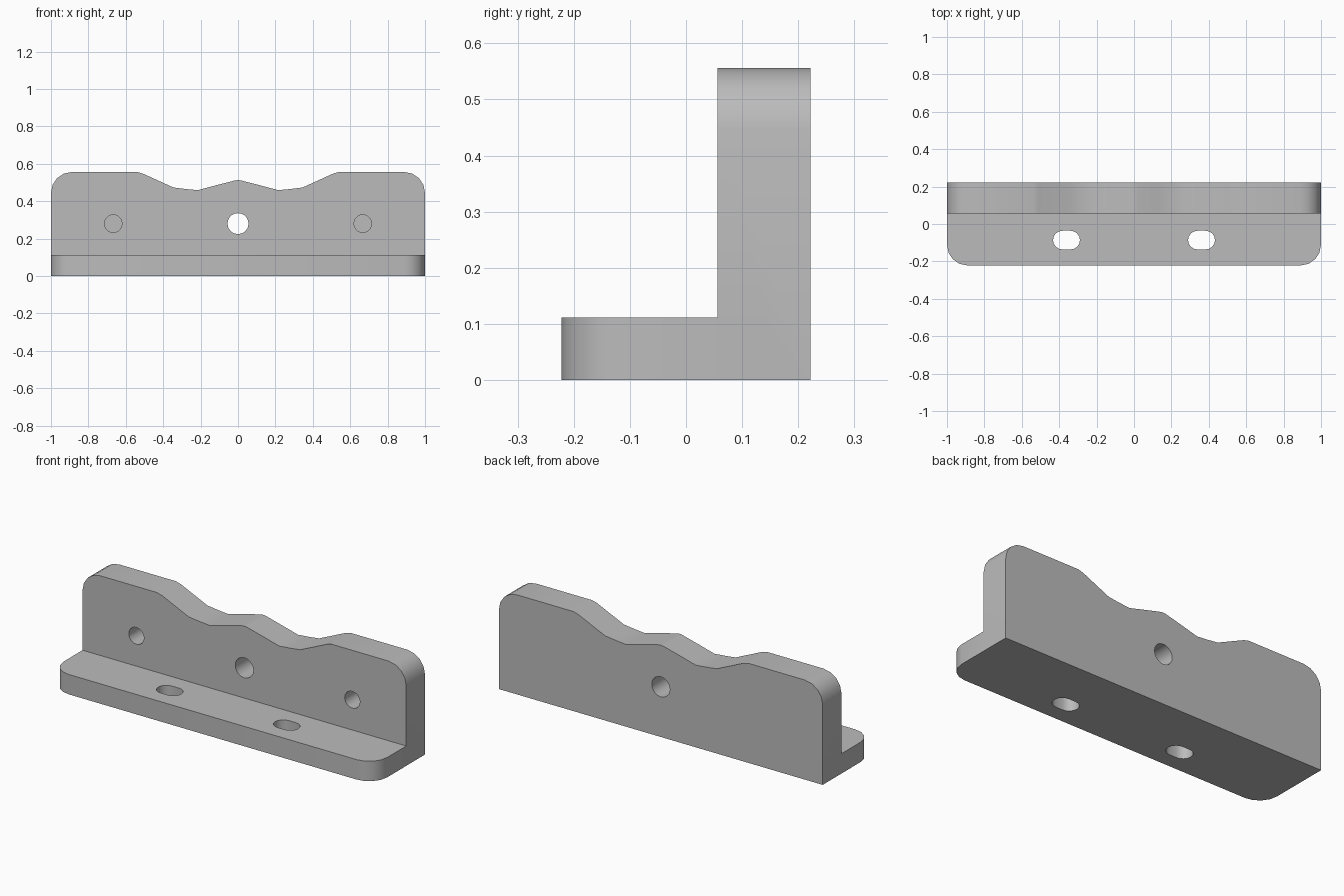
import bpy, bmesh
from math import sin, cos, pi
from mathutils import Matrix

if "Cube" in bpy.data.objects:
    bpy.data.objects.remove(bpy.data.objects["Cube"])

grey = bpy.data.materials.new("plain_grey")
grey.use_nodes = True
COLOUR = (0.5, 0.5, 0.5, 1)
grey.diffuse_color = COLOUR
grey.node_tree.nodes["Principled BSDF"].inputs["Base Color"].default_value = COLOUR

UP = Matrix.Identity(4)                    # profile in x, y, extruded along z
BACK = Matrix(((1, 0, 0, 0), (0, 0, 1, 0), (0, 1, 0, 0), (0, 0, 0, 1)))  # x, z along y


def extrude(name, points, low, high, frame):
    """Solid from a flat outline, extruded from low to high."""
    bm = bmesh.new()
    face = bm.faces.new([bm.verts.new(frame @ Matrix.Translation((x, y, low)).translation)
                         for x, y in points])
    new = bmesh.ops.extrude_face_region(bm, geom=[face])["geom"]
    push = frame.to_3x3() @ Matrix.Translation((0, 0, high - low)).translation
    bmesh.ops.translate(bm, vec=push, verts=[v for v in new if isinstance(v, bmesh.types.BMVert)])
    bmesh.ops.recalc_face_normals(bm, faces=bm.faces)
    mesh = bpy.data.meshes.new(name)
    bm.to_mesh(mesh)
    bm.free()
    mesh.materials.append(grey)
    obj = bpy.data.objects.new(name, mesh)
    bpy.context.collection.objects.link(obj)
    return obj


def arc(cx, cy, r, start, end, steps):
    return [(cx + r * cos(start + (end - start) * i / steps),
             cy + r * sin(start + (end - start) * i / steps)) for i in range(steps + 1)]


def mirrored(half):
    """Close a right-hand outline with its mirror image."""
    return half + [(-x, y) for x, y in reversed(half) if x > 0]


def combine(target, tool, operation):
    mod = target.modifiers.new("combine", "BOOLEAN")
    mod.operation, mod.solver, mod.object = operation, "EXACT", tool
    bpy.context.view_layer.objects.active = target
    bpy.ops.object.modifier_apply(modifier=mod.name)
    bpy.data.objects.remove(tool)


R = 0.111
# upright plate with rounded corners and a wavy top edge
wave = [(0.54, 0.556), (0.51, 0.548), (0.345, 0.473), (0.28, 0.465), (0.215, 0.459),
        (0.125, 0.483), (0.02, 0.51), (0, 0.513)]
upright = [(1, 0)] + arc(1 - R, 0.556 - R, R, 0, pi / 2, 4) + wave
bracket = extrude("bracket", mirrored(upright), 0.056, 0.222, BACK)

# foot plate with rounded front corners
foot = [(1, 0.14)] + arc(1 - R, -0.222 + R, R, 0, -pi / 2, 4)
combine(bracket, extrude("foot", mirrored(foot), 0, 0.111, UP), "UNION")

# through hole in the middle
combine(bracket, extrude("centre_hole", arc(0, 0.28, 0.056, 0, 2 * pi, 20)[:-1],
                         0, 0.3, BACK), "DIFFERENCE")

for side in (-1, 1):
    # blind holes in the upright, slots through the foot
    combine(bracket, extrude("side_hole", arc(side * 0.667, 0.28, 0.047, 0, 2 * pi, 20)[:-1],
                             0, 0.167, BACK), "DIFFERENCE")
    slot = arc(side * 0.361 + 0.022, -0.086, 0.05, -pi / 2, pi / 2, 8) \
        + arc(side * 0.361 - 0.022, -0.086, 0.05, pi / 2, 3 * pi / 2, 8)
    combine(bracket, extrude("slot", slot, -0.1, 0.2, UP), "DIFFERENCE")

# smooth rounded sides, crisp edges
bpy.ops.object.select_all(action="DESELECT")
bracket.select_set(True)
bpy.context.view_layer.objects.active = bracket
bpy.ops.object.shade_smooth_by_angle(angle=pi / 6)
